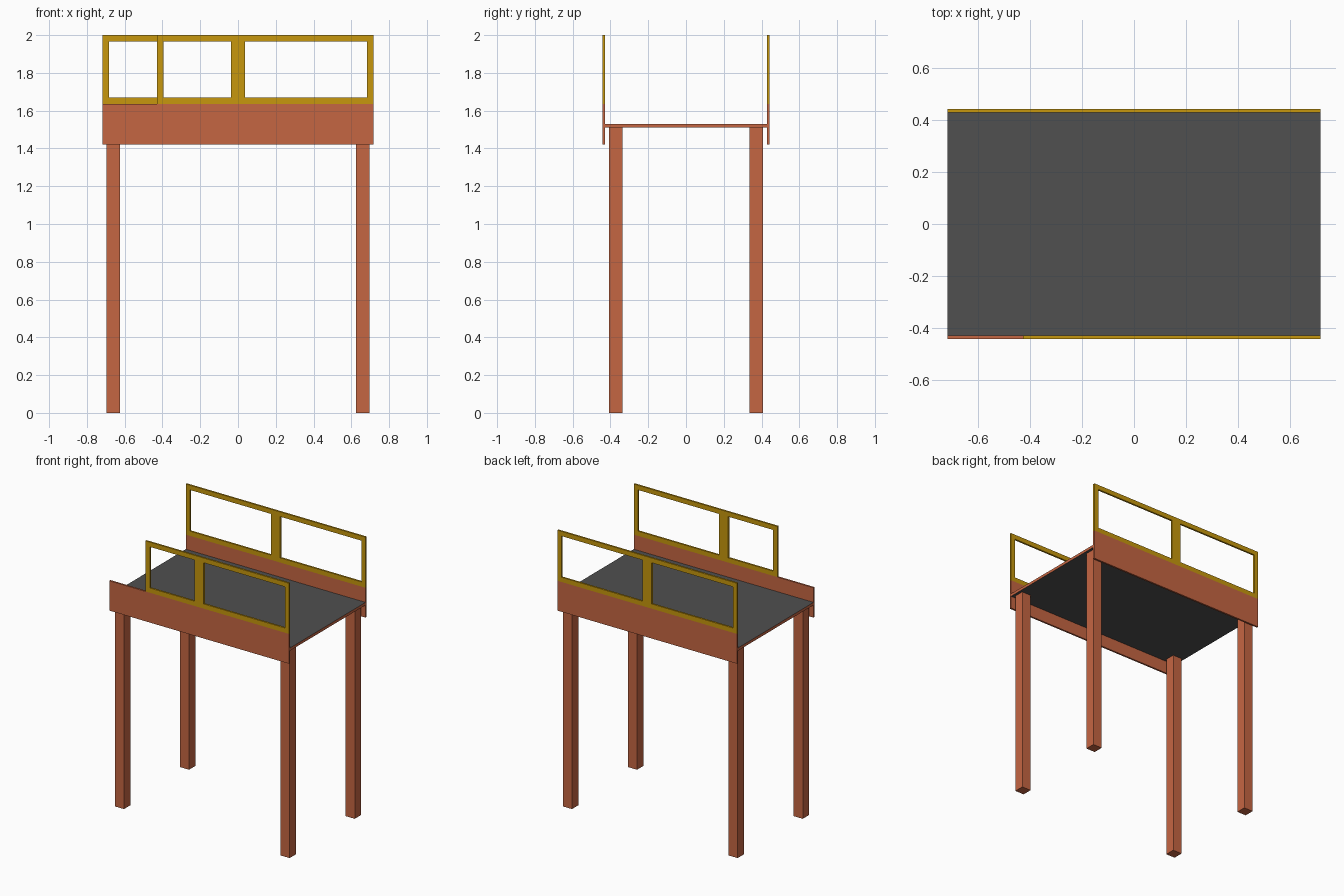
import bpy
import bmesh

cube = bpy.data.objects.get("Cube")
if cube:
    bpy.data.objects.remove(cube, do_unlink=True)

HALF_X, HALF_Y = 0.717, 0.442      # overall half size
THICK = 0.013                      # side panel and railing thickness
DECK_LOW, DECK_TOP = 1.51, 1.53
PANEL_LOW, PANEL_TOP = 1.42, 1.635
BAR, POST = 0.034, 0.036           # railing bar width, half width of middle post


def material(name, rgb):
    mat = bpy.data.materials.new(name)
    mat.use_nodes = True
    mat.diffuse_color = (*rgb, 1)
    bsdf = mat.node_tree.nodes["Principled BSDF"]
    bsdf.inputs["Base Color"].default_value = (*rgb, 1)
    return mat


terracotta = material("terracotta", (0.56, 0.132, 0.055))
ochre = material("ochre yellow", (0.57, 0.31, 0.004))
charcoal = material("charcoal grey", (0.08, 0.08, 0.08))


def finish(name, bm, *mats):
    bmesh.ops.recalc_face_normals(bm, faces=bm.faces)
    mesh = bpy.data.meshes.new(name)
    bm.to_mesh(mesh)
    bm.free()
    for mat in mats:
        mesh.materials.append(mat)
    obj = bpy.data.objects.new(name, mesh)
    bpy.context.collection.objects.link(obj)
    return obj


def box(name, low, high, *mats):
    bm = bmesh.new()
    bmesh.ops.create_cube(bm, size=1)
    for v in bm.verts:
        v.co = [lo if c < 0 else hi for c, lo, hi in zip(v.co, low, high)]
    return finish(name, bm, *mats)


def railing(name, left, right, y):
    """Frame with two openings either side of a middle post."""
    xs = [left, left + BAR, -POST, POST, right - BAR, right]
    zs = [PANEL_TOP, PANEL_TOP + BAR, 2 - BAR, 2]
    bm = bmesh.new()
    grid = [[bm.verts.new((x, y, z)) for x in xs] for z in zs]
    for r in range(3):
        for c in range(5):
            if r == 1 and c in (1, 3):
                continue
            bm.faces.new((grid[r][c], grid[r][c + 1],
                          grid[r + 1][c + 1], grid[r + 1][c]))
    # Give the flat frame its depth
    extruded = bmesh.ops.extrude_face_region(bm, geom=bm.faces[:], use_keep_orig=True)
    moved = [g for g in extruded["geom"] if isinstance(g, bmesh.types.BMVert)]
    bmesh.ops.translate(bm, verts=moved, vec=(0, THICK, 0))
    return finish(name, bm, ochre)


# Deck: grey above and below, terracotta edges
inner = HALF_Y - THICK
deck = box("deck", (-HALF_X, -inner, DECK_LOW), (HALF_X, inner, DECK_TOP),
           terracotta, charcoal)
for face in deck.data.polygons:
    face.material_index = int(abs(face.normal.z) > 0.5)

# Side panels
for side, y in (("front", -HALF_Y), ("back", inner)):
    box(side + "_panel", (-HALF_X, y, PANEL_LOW),
        (HALF_X, y + THICK, PANEL_TOP), terracotta)

# Railings: the front one leaves an access gap at one end
railing("front_railing", -0.428, HALF_X, -HALF_Y)
railing("back_railing", -HALF_X, HALF_X, inner)

# Legs
LEG_X, LEG_Y, LEG = 0.661, 0.371, 0.036
for end, sx in (("right", -1), ("left", 1)):
    for side, sy in (("front", -1), ("back", 1)):
        x, y = sx * LEG_X, sy * LEG_Y
        box(f"{side}_{end}_leg", (x - LEG, y - LEG, 0),
            (x + LEG, y + LEG, DECK_LOW), terracotta)
